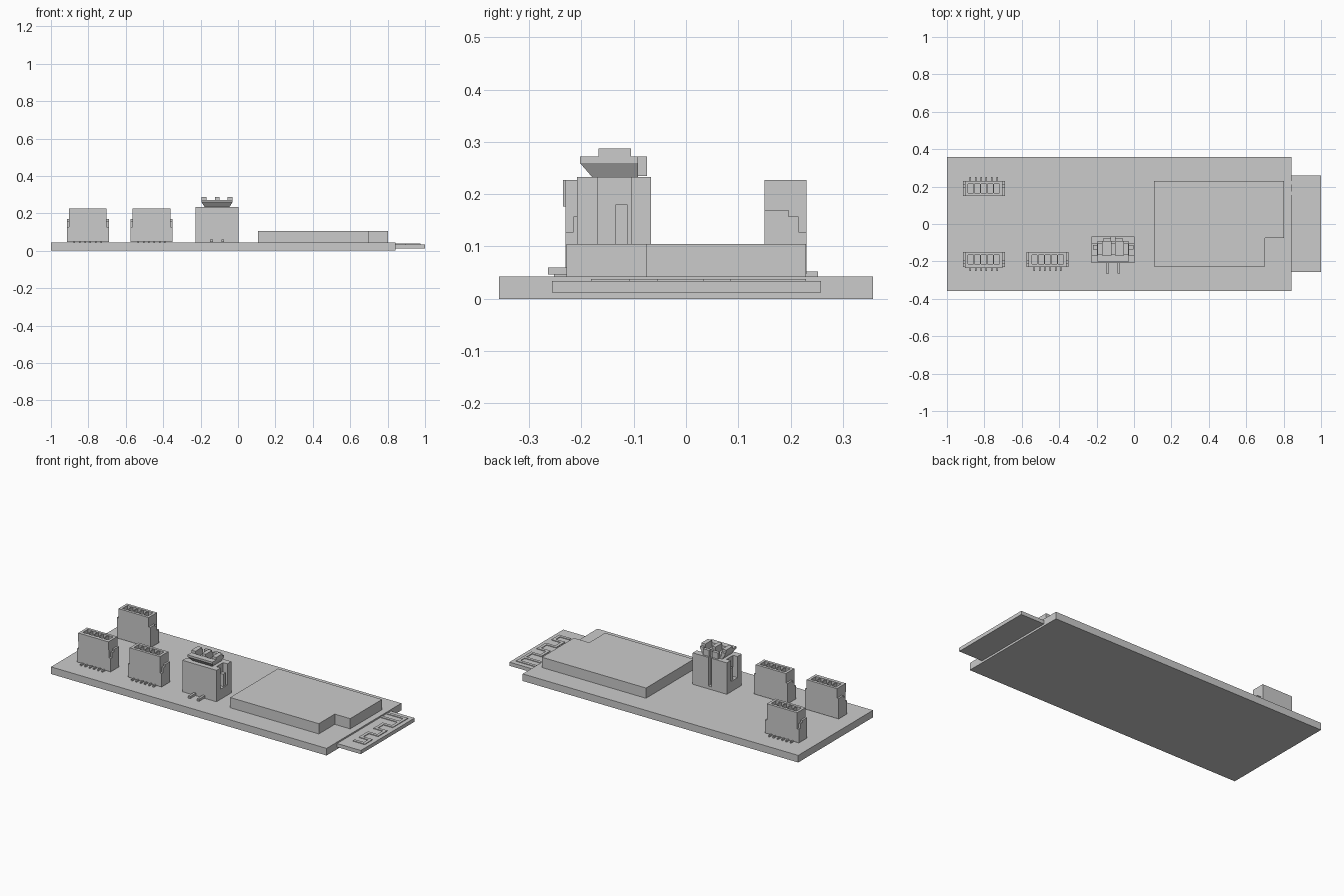
import bpy, bmesh, math
from mathutils import Matrix

if "Cube" in bpy.data.objects:
    bpy.data.objects.remove(bpy.data.objects["Cube"])


def add_box(bm, x0, x1, y0, y1, z0, z1):
    m = Matrix.Translation(((x0 + x1) / 2, (y0 + y1) / 2, (z0 + z1) / 2))
    bmesh.ops.create_cube(bm, size=1, matrix=m @ Matrix.Diagonal((x1 - x0, y1 - y0, z1 - z0, 1)))


def finish(name, bm, loc=(0, 0, 0), rot=0):
    bmesh.ops.recalc_face_normals(bm, faces=bm.faces)
    me = bpy.data.meshes.new(name)
    bm.to_mesh(me)
    bm.free()
    ob = bpy.data.objects.new(name, me)
    ob.location = loc
    ob.rotation_euler.z = rot
    bpy.context.collection.objects.link(ob)
    return ob


def boxes(name, items, loc=(0, 0, 0), rot=0):
    bm = bmesh.new()
    for b in items:
        add_box(bm, *b)
    return finish(name, bm, loc, rot)


def prism(name, pts, vec, loc=(0, 0, 0), rot=0):
    bm = bmesh.new()
    f = bm.faces.new([bm.verts.new(p) for p in pts])
    r = bmesh.ops.extrude_face_region(bm, geom=[f])
    bmesh.ops.translate(bm, vec=vec, verts=[v for v in r["geom"] if isinstance(v, bmesh.types.BMVert)])
    return finish(name, bm, loc, rot)


def cut(ob, items):
    cutter = boxes("cutter", items, ob.location, ob.rotation_euler.z)
    cutter.hide_render = True
    mod = ob.modifiers.new("cut", "BOOLEAN")
    mod.operation, mod.solver, mod.object = "DIFFERENCE", "EXACT", cutter
    bpy.context.view_layer.update()
    me = bpy.data.meshes.new_from_object(ob.evaluated_get(bpy.context.evaluated_depsgraph_get()))
    ob.modifiers.clear()
    ob.data = me
    bpy.data.objects.remove(cutter)


# main board
TOP = 0.043
boxes("board", [(-1, 0.842, -0.357, 0.357, 0, TOP)])

# shield can with one notched corner
prism("shield_can", [(x, y, TOP) for x, y in
      [(0.107, -0.228), (0.70, -0.228), (0.70, -0.076), (0.803, -0.076), (0.803, 0.229), (0.107, 0.229)]],
      (0, 0, 0.105 - TOP))

# antenna tab and its meander trace
boxes("antenna_tab", [(0.838, 1.0, -0.256, 0.258, 0.012, 0.034)])
w = 0.018
trace = [(0.842, 0.975, 0.229 - w, 0.229, 0.033, 0.038),
         (0.842, 0.975, 0.155, 0.155 + w, 0.033, 0.038),
         (0.957, 0.975, 0.085, 0.229 - w, 0.033, 0.038)]
ys = [0.085, 0.015, -0.055, -0.125, -0.182]
for i, y in enumerate(ys):
    trace.append((0.895, 0.975, y, y + w, 0.033, 0.038))
    if i + 1 < len(ys):
        x = 0.895 if i % 2 == 0 else 0.957
        trace.append((x, x + w, ys[i + 1] + w, y, 0.033, 0.038))
boxes("antenna_trace", trace)


# six-pin sockets: slotted body, stepped side lugs, bent pins
def socket(name, x, y, rot, ridge):
    loc = (x, y, 0)
    body = boxes(name + "_body", [(-0.101, 0.101, -0.040, 0.040, 0.047, 0.227)], loc, rot)
    cut(body, [(i * 0.035 - 0.0145, i * 0.035 + 0.0145, -0.024, 0.024, 0.12, 0.25) for i in range(-2, 3)])
    side = [(-0.040, 0.047), (0.040, 0.047), (0.040, 0.170), (-0.006, 0.170),
            (-0.006, 0.157), (-0.025, 0.157), (-0.025, 0.128), (-0.040, 0.128)]
    for s, tag in ((-1, "left"), (1, "right")):
        prism(f"{name}_{tag}_lug", [(s * 0.099, a, b) for a, b in side], (s * 0.0135, 0, 0), loc, rot)
    boxes(name + "_pins", [(p * 0.0285 - 0.004, p * 0.0285 + 0.004, -0.062, -0.03, TOP, 0.052)
                           for p in (-2.5, -1.5, -0.5, 0.5, 1.5, 2.5)], loc, rot)
    if ridge:
        boxes(name + "_front_ridge", [(-0.101, 0.101, -0.045, -0.039, 0.176, 0.227)], loc, rot)


socket("front_left_socket", -0.803, -0.190, 0, True)
socket("front_middle_socket", -0.462, -0.190, 0, False)
socket("back_left_socket", -0.803, 0.190, math.pi, False)

# two-pin latch connector housing, grooved on both sides and slotted at the back
CX = -0.112
housing = boxes("latch_housing", [(-0.114, 0.114, -0.208, -0.067, TOP, 0.233)], (CX, 0, 0))
cut(housing, [(-0.15, -0.086, -0.168, -0.105, 0.105, 0.3),
              (0.086, 0.15, -0.168, -0.105, 0.105, 0.3),
              (-0.010, 0.010, -0.092, -0.05, 0.06, 0.3)])
boxes("latch_side_keys", [(s * 0.094 - 0.014, s * 0.094 + 0.014, -0.135, -0.112, 0.105, 0.18)
                          for s in (-1, 1)], (CX, 0, 0))
boxes("latch_pins", [(s * 0.030 - 0.007, s * 0.030 + 0.007, -0.264, -0.2, 0.046, 0.060)
                     for s in (-1, 1)], (CX, 0, 0))

# flared plug top
bm = bmesh.new()
rings = []
for hx, y0, y1, z in ((0.064, -0.177, -0.092, 0.230), (0.083, -0.203, -0.092, 0.260),
                      (0.083, -0.203, -0.092, 0.272)):
    rings.append([bm.verts.new(p) for p in
                  ((-hx, y0, z), (hx, y0, z), (hx, y1, z), (-hx, y1, z))])
bm.faces.new(rings[0])
bm.faces.new(rings[-1])
for a, b in zip(rings, rings[1:]):
    for i in range(4):
        bm.faces.new((a[i], a[(i + 1) % 4], b[(i + 1) % 4], b[i]))
plug = finish("plug_top", bm, (CX, 0, 0))
cut(plug, [(-0.056, -0.012, -0.168, -0.08, 0.245, 0.3), (0.012, 0.056, -0.168, -0.08, 0.245, 0.3)])

# raised ribs and rear tongue of the plug
boxes("plug_ribs", [(-0.083, -0.056, -0.167, -0.105, 0.270, 0.287),
                    (-0.012, 0.012, -0.167, -0.105, 0.270, 0.287),
                    (0.056, 0.083, -0.167, -0.105, 0.270, 0.287)], (CX, 0, 0))
boxes("plug_rear_tongue", [(-0.050, -0.010, -0.094, -0.075, 0.235, 0.272),
                           (0.010, 0.050, -0.094, -0.075, 0.235, 0.272)], (CX, 0, 0))
